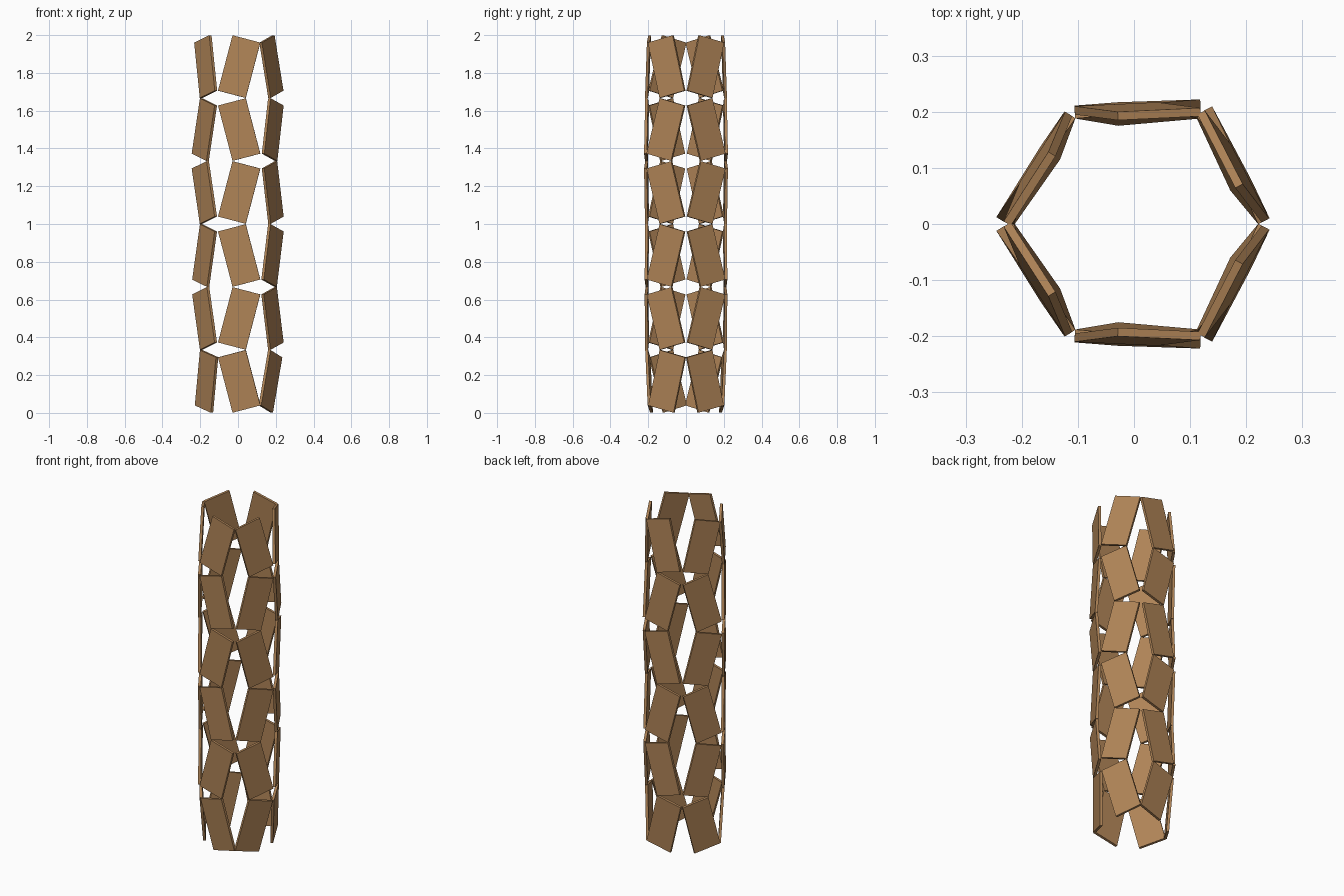
import bpy, math
from mathutils import Vector

if "Cube" in bpy.data.objects:
    bpy.data.objects.remove(bpy.data.objects["Cube"])

W, H, T = 0.152, 0.303, 0.015        # panel width, height, thickness
TILT = math.radians(14.7)
PITCH = 1 / 3
SHIFT_U, SHIFT_X = 0.002, 0.004

wood = bpy.data.materials.new("brown")
wood.diffuse_color = (0.43, 0.23, 0.095, 1)
wood.use_nodes = True
wood.node_tree.nodes["Principled BSDF"].inputs["Base Color"].default_value = wood.diffuse_color

# Outward distances per layer, bottom to top: side corner A, side corner B, top tip
layers = [(0.203, 0.203, 0.216),
          (0.211, 0.219, 0.214),
          (0.211, 0.219, 0.216),
          (0.211, 0.222, 0.216),
          (0.211, 0.222, 0.216),
          (0.210, 0.207, 0.200)]

c, s = math.cos(TILT), math.sin(TILT)
half_w = (W * c + H * s) / 2
half_h = (W * s + H * c) / 2
tip_u = half_w - W * c               # sideways offset of the top and bottom tips
side_z = half_h - W * s              # height of the side corners from the centre
FACES = [(0, 1, 2, 3), (7, 6, 5, 4), (0, 4, 5, 1), (1, 5, 6, 2), (2, 6, 7, 3), (3, 7, 4, 0)]


def panel(layer, side):
    a, b, top = layers[layer]
    bottom = a + b - top
    lean = 1 if layer % 2 else -1       # alternate rows lean opposite ways
    zc = (layer + 0.5) * PITCH
    # (along the side, outward, up), listed round the rectangle
    quad = [(-half_w, a, -lean * side_z),
            (-lean * tip_u, bottom, -half_h),
            (half_w, b, lean * side_z),
            (lean * tip_u, top, half_h)]
    phi = math.radians(-90 + 60 * side)
    sign = 1 if side % 2 == 0 else -1   # neighbours are mirrored
    out = Vector((math.cos(phi), math.sin(phi), 0))
    tan = Vector((-math.sin(phi), math.cos(phi), 0)) * sign
    outer = [tan * (u + SHIFT_U) + out * o + Vector((SHIFT_X, 0, zc + z)) for u, o, z in quad]
    if sign < 0:
        outer.reverse()                 # keep the same winding when mirrored
    n = (outer[1] - outer[0]).cross(outer[3] - outer[0]).normalized()
    verts = outer + [p - n * T for p in outer]
    mesh = bpy.data.meshes.new("panel")
    mesh.from_pydata(verts, [], FACES)
    mesh.materials.append(wood)
    mesh.update()
    obj = bpy.data.objects.new(f"panel_row{layer + 1}_side{side + 1}", mesh)
    bpy.context.collection.objects.link(obj)


# Hexagonal tube of corner-hinged tilted panels
for layer in range(6):
    for side in range(6):
        panel(layer, side)
